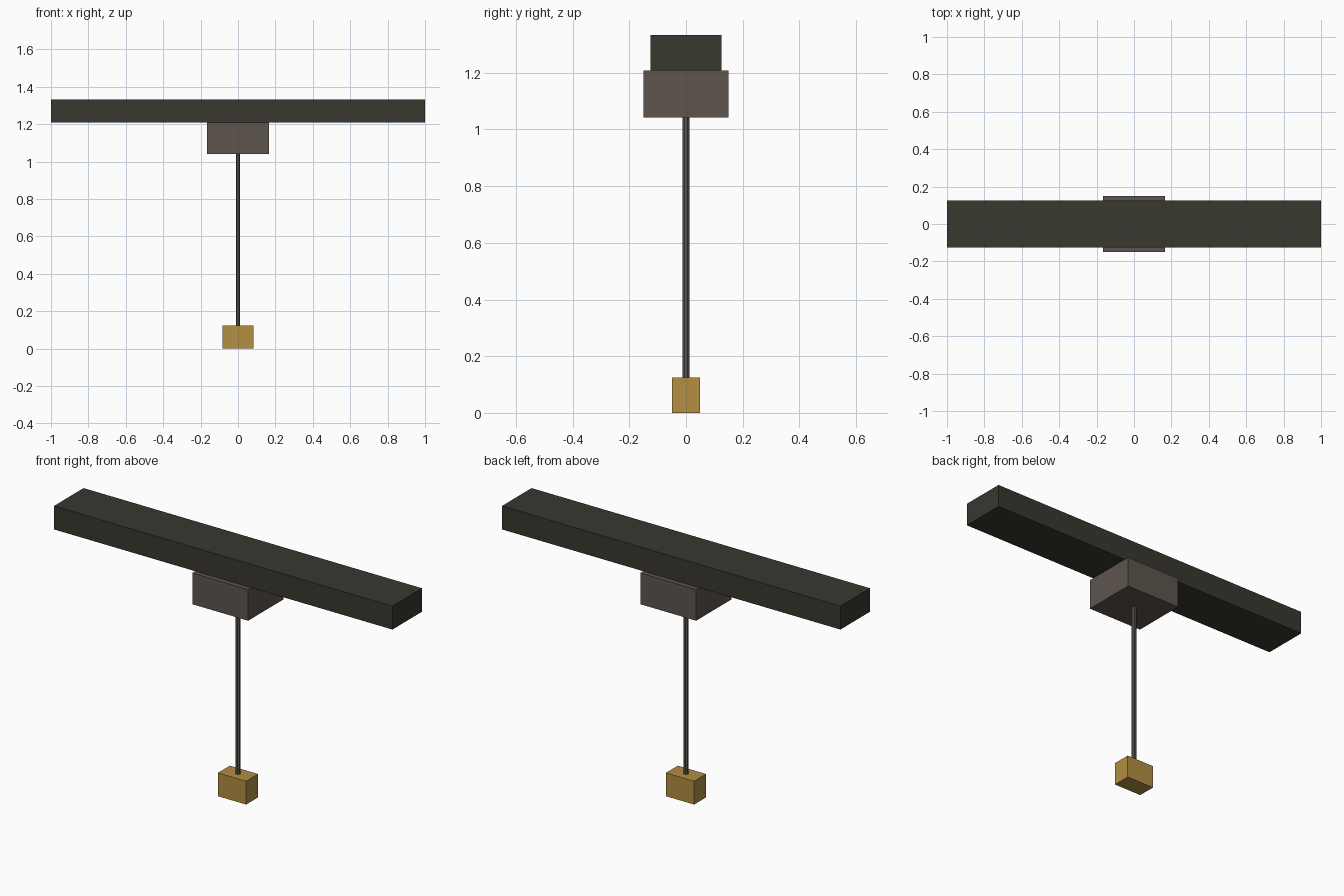
import bpy
import math

if "Cube" in bpy.data.objects:
    bpy.data.objects.remove(bpy.data.objects["Cube"])

U = 1 / 6  # design module: the beam is 12 modules long


def srgb(hex_code):
    vals = [int(hex_code[i:i + 2], 16) / 255 for i in (0, 2, 4)]
    return [v / 12.92 if v <= 0.04045 else ((v + 0.055) / 1.055) ** 2.4 for v in vals] + [1]


def material(name, hex_code):
    m = bpy.data.materials.new(name)
    m.diffuse_color = srgb(hex_code)
    m.use_nodes = True
    m.node_tree.nodes["Principled BSDF"].inputs["Base Color"].default_value = m.diffuse_color
    return m


dark = material("dark_olive_black", "38372f")
brown = material("grey_brown", "5e554e")
gold = material("old_gold", "b28e42")


def finish(name, mat):
    ob = bpy.context.object
    ob.name = ob.data.name = name
    ob.data.materials.append(mat)
    return ob


def box(name, size, z0, mat):
    """Box centred on the z axis with its underside at z0."""
    bpy.ops.mesh.primitive_cube_add(size=1, location=(0, 0, z0 + size[2] / 2))
    bpy.context.object.scale = size
    bpy.ops.object.transform_apply(location=False, rotation=False, scale=True)
    return finish(name, mat)


# Hanging weight at the bottom
box("weight", (1.0 * U, 0.6 * U, 0.75 * U), 0, gold)

# Thin rod joining weight and hub
bpy.ops.mesh.primitive_cylinder_add(vertices=8, radius=0.075 * U, depth=5.5 * U,
                                    location=(0, 0, (0.75 + 2.75) * U),
                                    rotation=(0, 0, math.pi / 8))
finish("rod", brown)

# Hub block under the beam
box("hub_block", (1.98 * U, 1.8 * U, 1.0 * U), 6.25 * U, brown)

# Long cross beam on top
box("cross_beam", (12 * U, 1.5 * U, 0.75 * U), 7.25 * U, dark)
